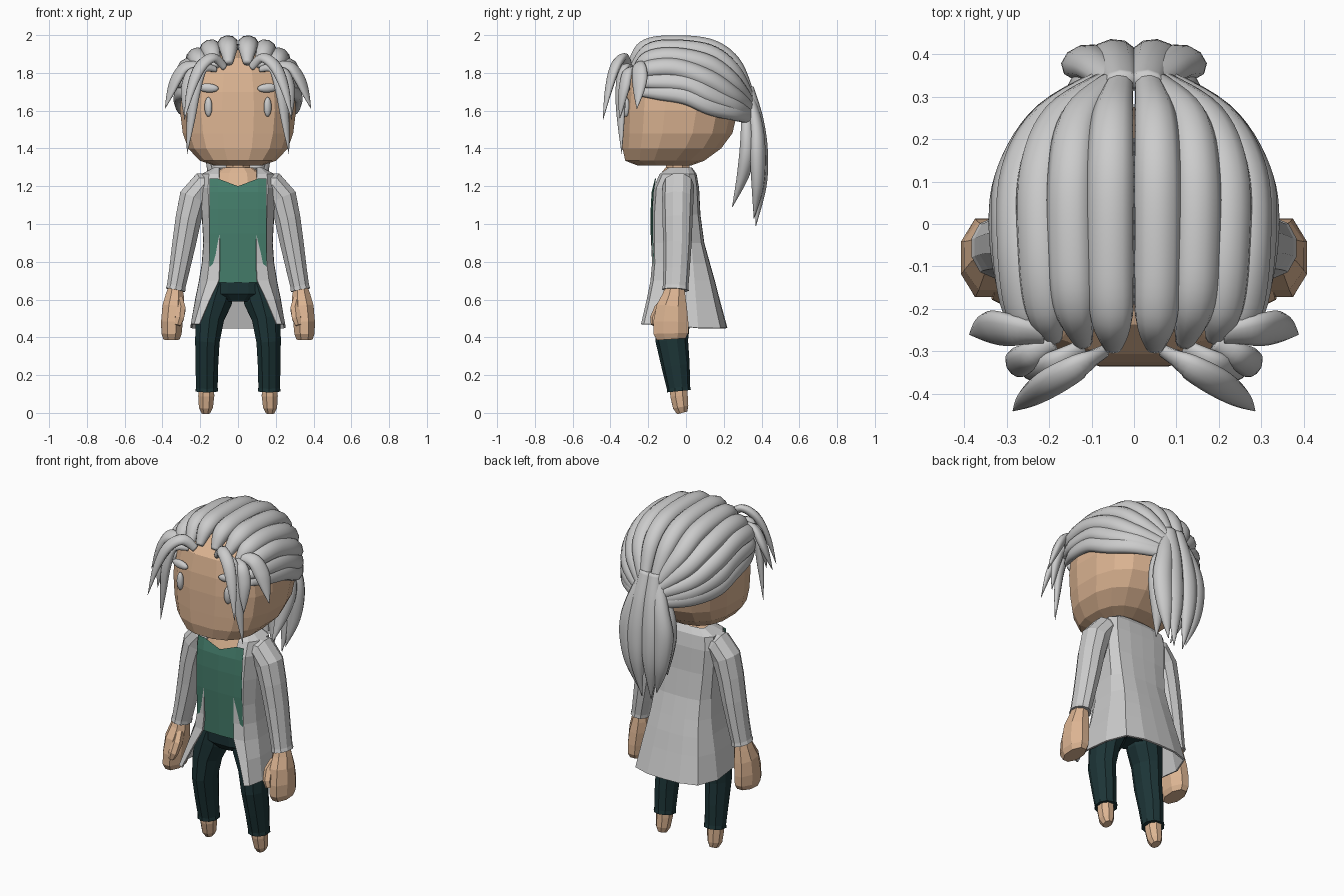
import bpy, bmesh, math
from mathutils import Vector


def material(name, rgb):
    m = bpy.data.materials.new(name)
    m.diffuse_color = (*rgb, 1)
    return m


SKIN = material("skin", (0.72, 0.46, 0.29))
GREEN = material("green_cloth", (0.06, 0.21, 0.15))
DARK = material("dark_cloth", (0.012, 0.035, 0.038))
WHITE = material("white", (0.9, 0.9, 0.9))


def skin_rings(name, rings, mat=None, mirror=False, smooth=False, closed=True, caps=True):
    """Bridge rings of points into a mesh object."""
    bm = bmesh.new()
    vs = [[bm.verts.new(p) for p in r] for r in rings]
    n = len(vs[0])
    for a, b in zip(vs, vs[1:]):
        for i in range(n if closed else n - 1):
            j = (i + 1) % n
            bm.faces.new((a[i], a[j], b[j], b[i]))
    if caps:
        bm.faces.new(vs[0])
        bm.faces.new(vs[-1])
    bmesh.ops.recalc_face_normals(bm, faces=bm.faces)
    for f in bm.faces:
        f.smooth = smooth
    me = bpy.data.meshes.new(name)
    bm.to_mesh(me)
    bm.free()
    ob = bpy.data.objects.new(name, me)
    bpy.context.collection.objects.link(ob)
    if mat:
        me.materials.append(mat)
    if mirror:
        ob.modifiers.new("Mirror", 'MIRROR').use_mirror_merge = False
    return ob


def stack(rows, sides, power=2.0):
    """Horizontal superellipse rings from (z, half width, front y, back y)."""
    out = []
    for z, rx, yf, yb in rows:
        ring = []
        for i in range(sides):
            a = math.tau * (i + 0.5) / sides - math.pi / 2
            c, s = math.cos(a), math.sin(a)
            ring.append((rx * math.copysign(abs(c) ** (2 / power), c),
                         (yf + yb) / 2 + (yb - yf) / 2 * math.copysign(abs(s) ** (2 / power), s), z))
        out.append(ring)
    return out


def tube(rows, sides, centre=None):
    """Rings across a path of (x, y, z, side radius, depth radius)."""
    pts = [Vector(r[:3]) for r in rows]
    out = []
    for i, p in enumerate(pts):
        t = (pts[min(i + 1, len(pts) - 1)] - pts[max(i - 1, 0)]).normalized()
        ref = (p - centre) if centre else Vector((0, 1, 0))
        n = (ref - t * ref.dot(t)).normalized()
        b = t.cross(n)
        ring = []
        for k in range(sides):
            a = math.tau * (k + 0.5) / sides
            ring.append(p + b * rows[i][3] * math.cos(a) + n * rows[i][4] * math.sin(a))
        out.append(ring)
    return out


def spline(rows, steps=6):
    """Catmull-Rom interpolation of rows of numbers."""
    rows = [Vector(r) for r in rows]
    out = []
    for i in range(len(rows) - 1):
        a, b, c, d = rows[max(i - 1, 0)], rows[i], rows[i + 1], rows[min(i + 2, len(rows) - 1)]
        for k in range(steps):
            t = k / steps
            out.append(0.5 * (2 * b + (c - a) * t + (2 * a - 5 * b + 4 * c - d) * t * t
                              + (3 * b - a - 3 * c + d) * t ** 3))
    return out + [rows[-1]]


def lock(name, pts, width, depth, profile):
    """A smooth, mirrored lock of hair."""
    rows = []
    for i, p in enumerate(pts):
        f = i / (len(pts) - 1) * (len(profile) - 1)
        k = min(int(f), len(profile) - 2)
        w = profile[k] + (profile[k + 1] - profile[k]) * (f - k)
        rows.append((*p, width * w, depth * w))
    skin_rings(name, tube(spline(rows), 10, Vector((0, -0.03, 1.55))), None, True, True)


# Head, neck and upper chest
skin_rings("head", stack([
    (1.31, .13, -.26, .03), (1.335, .205, -.325, .10), (1.40, .268, -.34, .19),
    (1.48, .297, -.34, .25), (1.6, .312, -.338, .28), (1.7, .305, -.33, .28),
    (1.8, .275, -.31, .25), (1.88, .2, -.24, .18), (1.92, .1, -.12, .08)], 16, 2.5), SKIN)
skin_rings("neck", stack([(1.2, .085, -.12, .03), (1.27, .07, -.11, .025), (1.36, .065, -.11, .02)], 8), SKIN)
skin_rings("upper_chest", stack([(1.1, .14, -.17, .05), (1.2, .14, -.165, .05), (1.27, .12, -.135, .04),
                                 (1.3, .075, -.11, .03)], 10, 2.5), SKIN)

# Eyes and brows
for name, z, sx, sz, tilt in (("eye", 1.62, .021, .052, 0), ("brow", 1.72, .056, .024, .05)):
    bm = bmesh.new()
    bmesh.ops.create_uvsphere(bm, u_segments=14, v_segments=10, radius=1)
    for v in bm.verts:
        v.co = (.157 + sx * v.co.x, -.318 + .02 * v.co.y + .15 * sx * v.co.x,
                z + sz * v.co.z + tilt * sx * v.co.x)
    for f in bm.faces:
        f.smooth = True
    me = bpy.data.meshes.new(name)
    bm.to_mesh(me)
    bm.free()
    me.materials.append(WHITE)
    ob = bpy.data.objects.new(name, me)
    bpy.context.collection.objects.link(ob)
    ob.modifiers.new("Mirror", 'MIRROR').use_mirror_merge = False

# Shirt front with a V neck, curved across the body
cols = (-.15, -.105, 0, .105, .15)
shirt = []
for z, y in ((.69, -.175), (.8, -.18), (.95, -.187), (1.08, -.187), (1.17, -.182), (1.24, -.17)):
    shirt.append([(x, y + .5 * x * x, z - (.04 if z > 1.2 and x == 0 else 0)) for x in cols])
ob = skin_rings("shirt", shirt, GREEN, closed=False, caps=False)

# Trousers: hips and two legs with cuffs
skin_rings("hips", stack([(.59, .09, -.13, .02), (.63, .17, -.165, .05), (.7, .165, -.17, .07),
                          (.82, .15, -.165, .07)], 12, 2.4), DARK)
skin_rings("trouser_leg", tube([
    (.10, -.055, .68, .09, .1), (.125, -.06, .6, .1, .1), (.15, -.07, .5, .08, .093),
    (.162, -.075, .38, .068, .086), (.165, -.055, .25, .063, .075), (.165, -.04, .135, .06, .062),
    (.165, -.038, .115, .063, .064)], 10), DARK, True)
skin_rings("foot", tube([(.168, -.04, .16, .043, .05), (.168, -.037, .09, .046, .05),
                         (.17, -.028, .03, .04, .044), (.17, -.02, 0, .024, .03)], 8), SKIN, True)

# Coat body, open at the front and flaring to the hem
coat = []
for z, rx, yf, yb, gap in (
        (1.3, .125, -.09, .03, .1), (1.265, .19, -.14, .055, .1), (1.19, .2, -.172, .068, .097),
        (1.05, .19, -.182, .075, .097), (.9, .182, -.182, .095, .097), (.79, .19, -.18, .125, .097),
        (.7, .205, -.188, .15, .102), (.6, .225, -.208, .175, .15), (.47, .25, -.238, .215, .205)):
    half = [(gap, yf), (gap + .6 * (rx - gap), yf + .015), (rx, yf * .55), (rx * 1.01, yb * .3),
            (rx * .82, yb * .85), (rx * .42, yb)]
    hem = .02 if z < .5 else 0
    ring = [(x, y, z - hem * (y > 0)) for x, y in half] + [(0, yb * 1.02, z - hem)]
    coat.append(ring + [(-x, y, zz) for x, y, zz in reversed(ring[:-1])])
ob = skin_rings("coat_body", coat, closed=False, caps=False)
ob.modifiers.new("Solidify", 'SOLIDIFY').thickness = .01

# Sleeves with cuff rims, and fists with thumbs
skin_rings("sleeve", tube([
    (.1, -.04, 1.21, .06, .075), (.185, -.04, 1.205, .075, .083), (.235, -.043, 1.14, .08, .083),
    (.262, -.045, 1.03, .072, .08), (.285, -.045, .9, .066, .075), (.31, -.05, .76, .057, .07),
    (.327, -.055, .67, .052, .068), (.331, -.056, .65, .055, .071)], 10), None, True)
skin_rings("hand", tube([
    (.33, -.057, .68, .036, .05), (.335, -.063, .62, .052, .066), (.343, -.075, .56, .062, .088),
    (.35, -.08, .48, .062, .1), (.352, -.08, .42, .058, .1), (.352, -.078, .39, .046, .082)], 8), SKIN, True)
skin_rings("thumb", tube([(.312, -.10, .6, .024, .026), (.302, -.14, .55, .028, .03),
                          (.31, -.165, .5, .027, .026), (.32, -.17, .465, .018, .016)], 6), SKIN, True)

# Swept-back locks running from the hairline to the tie
SWEPT = [
    [(.05, -.29, 1.85), (.052, -.22, 1.93), (.055, -.09, 1.952), (.055, .12, 1.935), (.05, .25, 1.85), (.035, .33, 1.7)],
    [(.12, -.28, 1.83), (.14, -.2, 1.91), (.148, -.08, 1.93), (.148, .12, 1.905), (.125, .25, 1.81), (.045, .335, 1.67)],
    [(.19, -.27, 1.81), (.21, -.2, 1.87), (.222, -.06, 1.885), (.22, .12, 1.845), (.17, .25, 1.75), (.05, .34, 1.64)],
    [(.235, -.27, 1.79), (.258, -.2, 1.82), (.272, -.05, 1.825), (.264, .12, 1.765), (.195, .25, 1.68), (.055, .345, 1.61)],
    [(.25, -.27, 1.74), (.278, -.18, 1.76), (.294, 0, 1.75), (.28, .13, 1.69), (.2, .26, 1.63), (.06, .345, 1.58)],
    [(.255, -.26, 1.70), (.285, -.15, 1.705), (.302, 0, 1.685), (.283, .13, 1.63), (.2, .26, 1.595), (.05, .355, 1.56)],
]
for i, pts in enumerate(SWEPT):
    lock(f"swept_lock_{i + 1}", pts, .056, .047 if i < 4 else .036, (.4, .9, 1, 1, .9, .6))

# Ponytail locks
TAIL = [
    [(.03, .33, 1.72), (.04, .375, 1.55), (.05, .392, 1.38), (.045, .395, 1.2), (.03, .37, .99)],
    [(.04, .33, 1.68), (.09, .37, 1.53), (.115, .38, 1.38), (.1, .38, 1.2), (.06, .36, 1.03)],
    [(.04, .32, 1.63), (.095, .325, 1.5), (.1, .325, 1.38), (.08, .3, 1.25), (.05, .245, 1.09)],
]
for i, pts in enumerate(TAIL):
    lock(f"ponytail_lock_{i + 1}", pts, .058, .042, (.7, .85, 1, .75, .03))

# Loose fringe locks around the face
FRINGE = [
    [(.07, -.30, 1.83), (.13, -.335, 1.88), (.2, -.375, 1.83), (.25, -.41, 1.71), (.285, -.44, 1.55)],
    [(.12, -.29, 1.82), (.19, -.33, 1.82), (.23, -.345, 1.7), (.25, -.345, 1.55), (.27, -.34, 1.37)],
    [(.21, -.26, 1.84), (.28, -.25, 1.83), (.325, -.245, 1.77), (.355, -.25, 1.7), (.387, -.26, 1.61)],
    [(.19, -.28, 1.82), (.245, -.31, 1.80), (.27, -.325, 1.73), (.278, -.34, 1.65), (.283, -.35, 1.56)],
]
for i, pts in enumerate(FRINGE):
    lock(f"fringe_lock_{i + 1}", pts, .036 if i != 2 else .045, .024, (.6, .9, 1, .7, .03))
